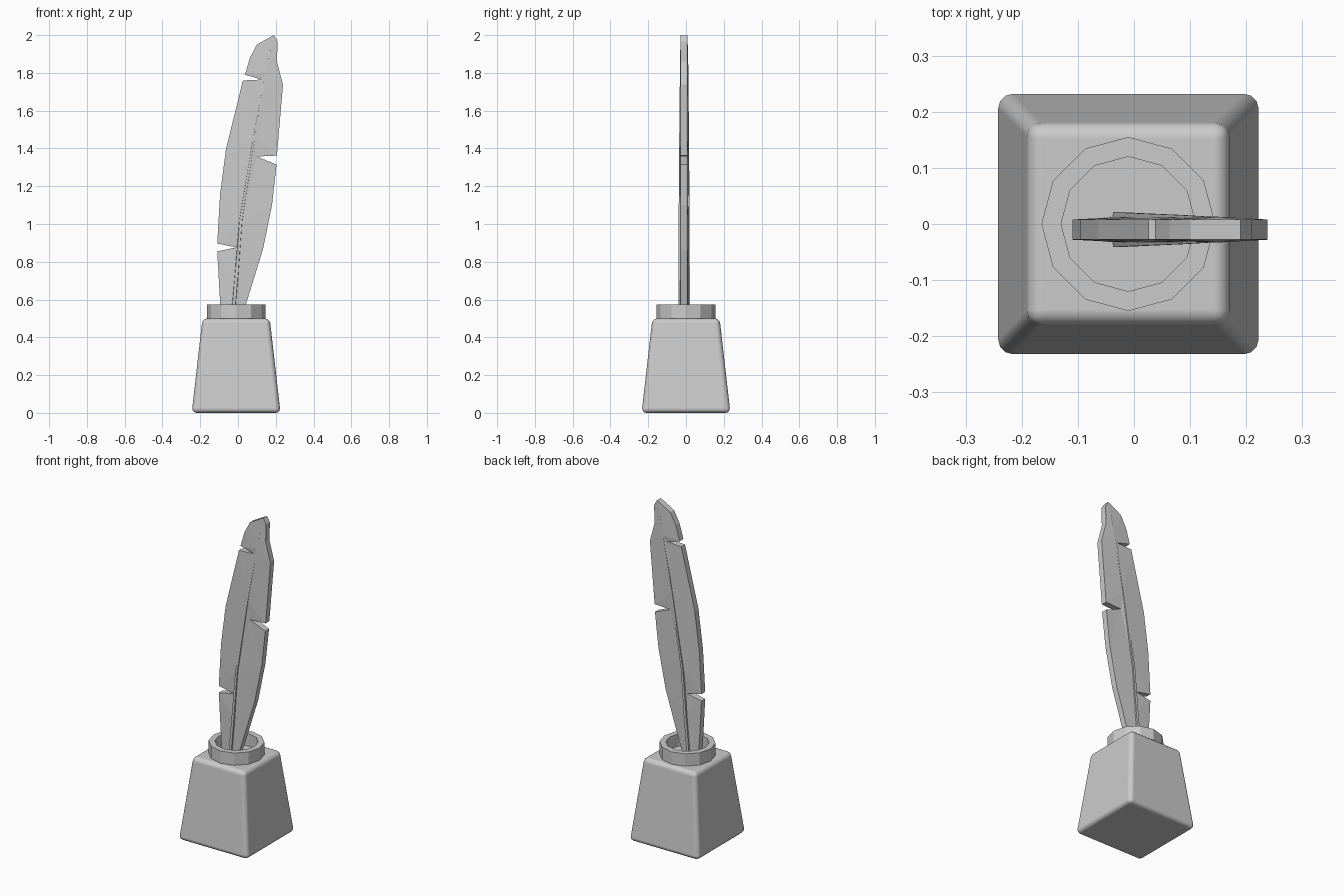
import bpy, bmesh, math

if "Cube" in bpy.data.objects:
    bpy.data.objects.remove(bpy.data.objects["Cube"])

CX, CY = -0.01, -0.01   # bottle centre in x, feather plane in y


def make_object(name, bm, smooth=None):
    bmesh.ops.recalc_face_normals(bm, faces=bm.faces)
    mesh = bpy.data.meshes.new(name)
    bm.to_mesh(mesh)
    bm.free()
    ob = bpy.data.objects.new(name, mesh)
    bpy.context.collection.objects.link(ob)
    if smooth:
        bpy.ops.object.select_all(action='DESELECT')
        ob.select_set(True)
        bpy.context.view_layer.objects.active = ob
        bpy.ops.object.shade_smooth_by_angle(angle=math.radians(smooth))
    return ob


def loft(name, rings, closed=False, smooth=None):
    """Skin a list of equal-length rings; cap the ends unless closed."""
    bm = bmesh.new()
    rows = [[bm.verts.new(p) for p in r] for r in rings]
    n = len(rows[0])
    pairs = list(zip(rows, rows[1:])) + ([(rows[-1], rows[0])] if closed else [])
    for a, b in pairs:
        for i in range(n):
            j = (i + 1) % n
            bm.faces.new((a[i], a[j], b[j], b[i]))
    if not closed:
        bm.faces.new(rows[0])
        bm.faces.new(rows[-1])
    return make_object(name, bm, smooth)


def square(h, z):
    return [(CX + sx * h, sy * h, z) for sx, sy in ((-1, -1), (1, -1), (1, 1), (-1, 1))]


def circle(r, z, n=12):
    return [(CX + r * math.cos(math.tau * i / n), r * math.sin(math.tau * i / n), z)
            for i in range(n)]


# Tapered bottle with rounded edges
bottle = loft("bottle", [square(0.235, 0), square(0.178, 0.5)])
for p in bottle.data.polygons:
    p.use_smooth = True
bev = bottle.modifiers.new("rounded_edges", 'BEVEL')
bev.width, bev.segments, bev.limit_method = 0.026, 3, 'NONE'
bev.harden_normals = True

# Open bottle neck
loft("bottle_neck", [circle(0.155, 0.49), circle(0.155, 0.575),
                     circle(0.12, 0.575), circle(0.12, 0.49)], closed=True, smooth=20)

# Feather vane: notched outline on each side of a shared spine, (x, z)
spine = [(-0.03, 0.5), (-0.01, 0.74), (0.015, 1.02), (0.085, 1.46), (0.15, 1.8), (0.19, 2.0)]
left = [(-0.09, 0.5), (-0.11, 0.855), (-0.01, 0.876), (-0.11, 0.897), (-0.095, 1.156),
        (-0.064, 1.395), (0.026, 1.76), (0.127, 1.765), (0.037, 1.79), (0.063, 1.88),
        (0.10, 1.95)]
right = [(0.015, 0.5), (0.042, 0.575), (0.132, 0.865), (0.18, 1.10), (0.204, 1.315),
         (0.10, 1.357), (0.206, 1.362), (0.238, 1.738), (0.206, 1.86), (0.21, 1.966)]

bm = bmesh.new()


def vane_points(pts, depth):
    return [bm.verts.new((x, CY + depth, z)) for x, z in pts]


sides = []
for s in (-1, 1):
    mid = vane_points(spine, s * 0.023)
    mid[-1].co.y = CY + s * 0.018
    l, r = vane_points(left, s * 0.018), vane_points(right, s * 0.018)
    bm.faces.new(mid + l[::-1])
    bm.faces.new(mid + r[::-1])
    sides.append([mid[0]] + l + [mid[-1]] + r[::-1])
for i in range(len(sides[0])):
    j = (i + 1) % len(sides[0])
    bm.faces.new((sides[0][i], sides[0][j], sides[1][j], sides[1][i]))
bmesh.ops.recalc_face_normals(bm, faces=bm.faces)
bmesh.ops.triangulate(bm, faces=[f for f in bm.faces if len(f.verts) > 4])
make_object("feather_vane", bm)

# Tapered quill shaft running up the spine: x, z, half width, half depth
shaft = [(-0.028, 0.5, 0.014, 0.031), (-0.007, 0.74, 0.013, 0.030),
         (0.015, 1.02, 0.011, 0.029), (0.085, 1.46, 0.007, 0.026),
         (0.17, 1.92, 0.002, 0.021)]
loft("quill_shaft", [[(x - w, CY, z), (x - w * 0.6, CY - d, z), (x + w * 0.6, CY - d, z),
                      (x + w, CY, z), (x + w * 0.6, CY + d, z), (x - w * 0.6, CY + d, z)]
                     for x, z, w, d in shaft], smooth=30)
